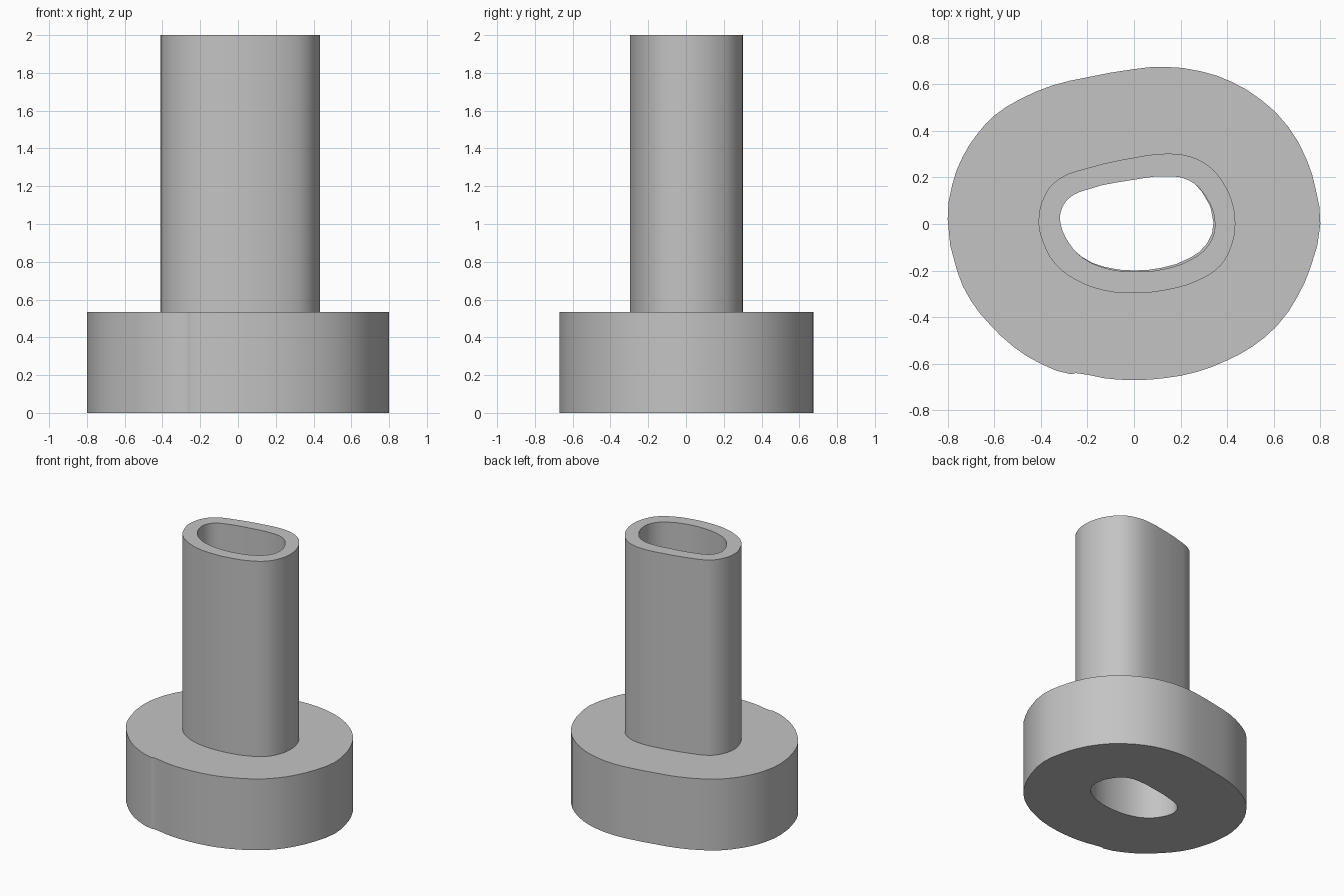
import bpy

cube = bpy.data.objects.get("Cube")
if cube:
    bpy.data.objects.remove(cube, do_unlink=True)

grey = bpy.data.materials.new("plain grey")
grey.use_nodes = True
grey.diffuse_color = (0.55, 0.55, 0.55, 1)
grey.node_tree.nodes["Principled BSDF"].inputs["Base Color"].default_value = (0.55, 0.55, 0.55, 1)

# Outlines, counter-clockwise from the left side
FLANGE = [(.8, 0), (.78, .15), (.74, .28), (.66, .42), (.55, .53), (.42, .61),
          (.29, .655), (.13, .675), (0, .665), (-.2, .63), (-.35, .595), (-.5, .53),
          (-.6, .465), (-.67, .39), (-.735, .29), (-.78, .17), (-.8, .02),
          (-.76, -.2), (-.7, -.33), (-.62, -.43), (-.52, -.525), (-.4, -.6),
          (-.27, -.645), (-.25, -.64), (-.13, -.662), (0, -.67), (.13, -.662),
          (.27, -.635), (.39, -.59), (.51, -.525), (.62, -.43), (.7, -.315), (.76, -.18)]
TUBE = [(.435, 0), (.42, .1), (.375, .19), (.32, .25), (.24, .29), (.14, .302),
        (0, .285), (-.2, .24), (-.32, .195), (-.38, .13), (-.41, .01), (-.39, -.08),
        (-.34, -.17), (-.25, -.24), (-.13, -.285), (0, -.297), (.13, -.285),
        (.27, -.245), (.37, -.18), (.42, -.09)]
BORE = [(.348, 0), (.3, .13), (.23, .19), (.14, .205), (0, .19), (-.21, .145),
        (-.28, .11), (-.315, .05), (-.315, 0), (-.28, -.08), (-.22, -.145),
        (-.12, -.19), (0, -.205), (.12, -.195), (.25, -.15), (.32, -.09)]


def hollow_prism(name, outer, inner, z0, z1, steps):
    """Extrude the area between two closed outlines from z0 to z1."""
    curve = bpy.data.curves.new(name, 'CURVE')
    curve.dimensions = '2D'
    curve.fill_mode = 'BOTH'
    curve.resolution_u = steps
    curve.extrude = (z1 - z0) / 2
    for outline in (outer, inner):
        spline = curve.splines.new('BEZIER')
        spline.bezier_points.add(len(outline) - 1)
        spline.use_cyclic_u = True
        spline.resolution_u = steps
        for point, (x, y) in zip(spline.bezier_points, outline):
            point.co = (x, y, 0)
            point.handle_left_type = point.handle_right_type = 'AUTO'
    curve.materials.append(grey)
    obj = bpy.data.objects.new(name, curve)
    obj.location.z = (z0 + z1) / 2
    bpy.context.collection.objects.link(obj)
    bpy.ops.object.select_all(action='DESELECT')
    obj.select_set(True)
    bpy.context.view_layer.objects.active = obj
    bpy.ops.object.convert(target='MESH')
    bpy.ops.object.shade_smooth_by_angle()


# Wide base, whose bore sits slightly off from the tube's
base_bore = [(x - .007, y + .006) for x, y in BORE]
hollow_prism("base_flange", FLANGE, base_bore, 0, .535, 2)

# Upright tube
hollow_prism("upright_tube", TUBE, BORE, .535, 2, 3)
